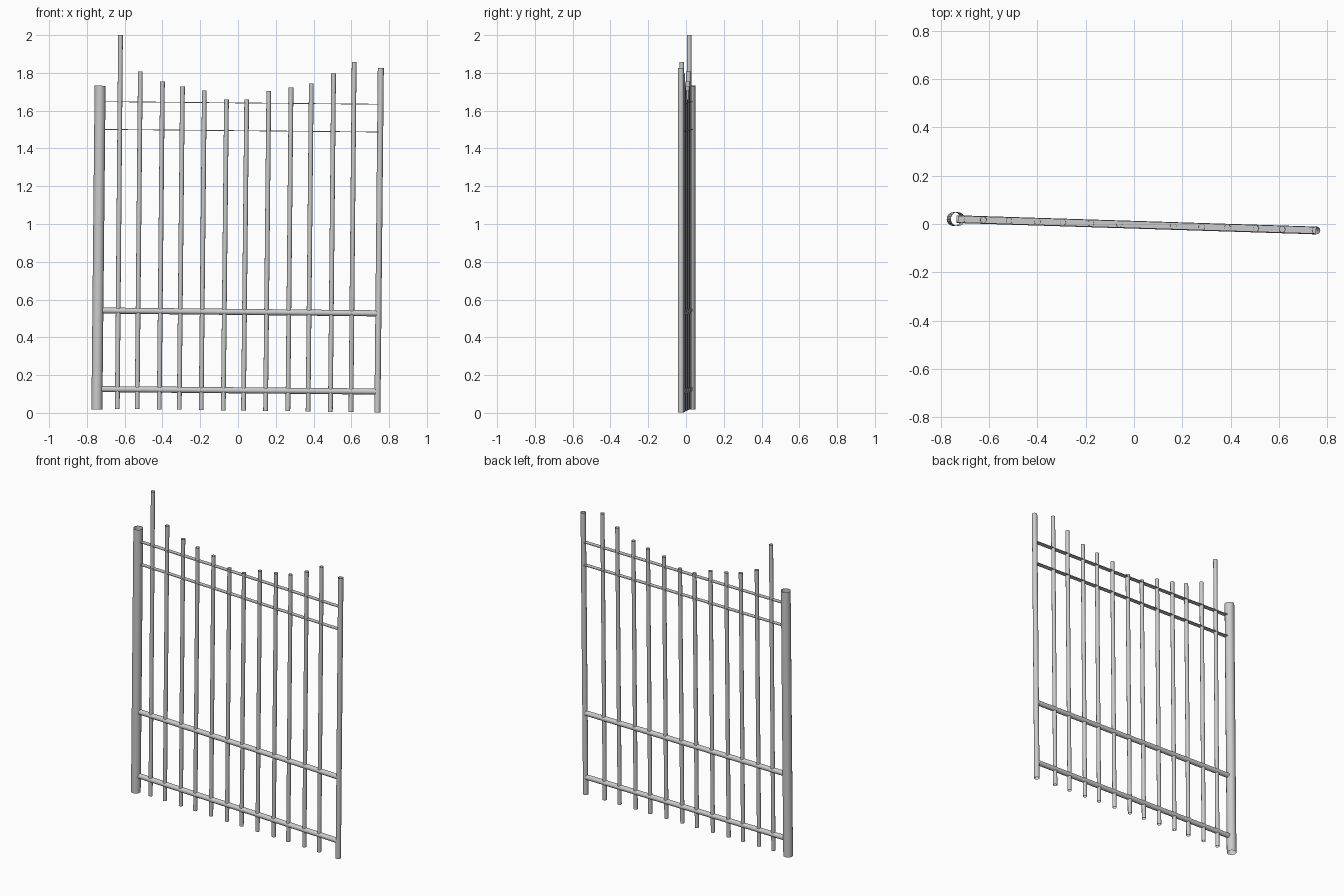
import bpy
from mathutils import Vector

if "Cube" in bpy.data.objects:
    bpy.data.objects.remove(bpy.data.objects["Cube"])


def line_y(x):
    # the fence runs slightly turned across the x axis
    return -0.0315 * x - 0.003


def aim(obj, a, b, axis):
    obj.location = (a + b) / 2
    obj.rotation_mode = 'QUATERNION'
    obj.rotation_quaternion = (b - a).to_track_quat(axis, 'Y' if axis == 'Z' else 'Z')


def tube(name, a, b, radius, sides=16):
    # open-ended round tube between two points
    a, b = Vector(a), Vector(b)
    bpy.ops.mesh.primitive_cylinder_add(vertices=sides, radius=radius,
                                        depth=(b - a).length, end_fill_type='NOTHING')
    obj = bpy.context.object
    obj.name = name
    aim(obj, a, b, 'Z')
    bpy.ops.object.shade_smooth_by_angle()


def strip(name, a, b, width, thick):
    # thin flat bar between two points
    a, b = Vector(a), Vector(b)
    bpy.ops.mesh.primitive_cube_add(size=1)
    obj = bpy.context.object
    obj.name = name
    obj.scale = ((b - a).length, width, thick)
    aim(obj, a, b, 'X')


def upright(name, x_top, x_bottom, z_top, z_bottom, radius):
    y = line_y((x_top + x_bottom) / 2)
    tube(name, (x_bottom, y, z_bottom), (x_top, y, z_top), radius)


# end posts
upright("hinge_post", -0.73, -0.747, 1.732, 0.018, 0.029)
upright("end_post", 0.756, 0.738, 1.825, 0.002, 0.016)

# pickets: top x and top height, dipping towards the middle
pickets = [(-0.622, 2.0), (-0.517, 1.807), (-0.400, 1.754), (-0.294, 1.728),
           (-0.178, 1.706), (-0.061, 1.658), (0.046, 1.658), (0.163, 1.704),
           (0.281, 1.722), (0.388, 1.743), (0.506, 1.796), (0.615, 1.857)]
for i, (x, z) in enumerate(pickets):
    upright(f"picket_{i + 1}", x, x - 0.017, z, 0.013 - 0.014 * x, 0.0125)

# round lower rails and flat upper rails
x0, x1 = -0.735, 0.74
for name, z0, z1 in [("bottom_rail", 0.126, 0.113), ("middle_rail", 0.542, 0.527)]:
    tube(name, (x0, line_y(x0), z0), (x1, line_y(x1), z1), 0.016)
for name, z0, z1 in [("upper_strip", 1.501, 1.487), ("top_strip", 1.648, 1.634)]:
    strip(name, (x0 + 0.005, line_y(x0), z0), (x1 + 0.015, line_y(x1), z1), 0.028, 0.004)
